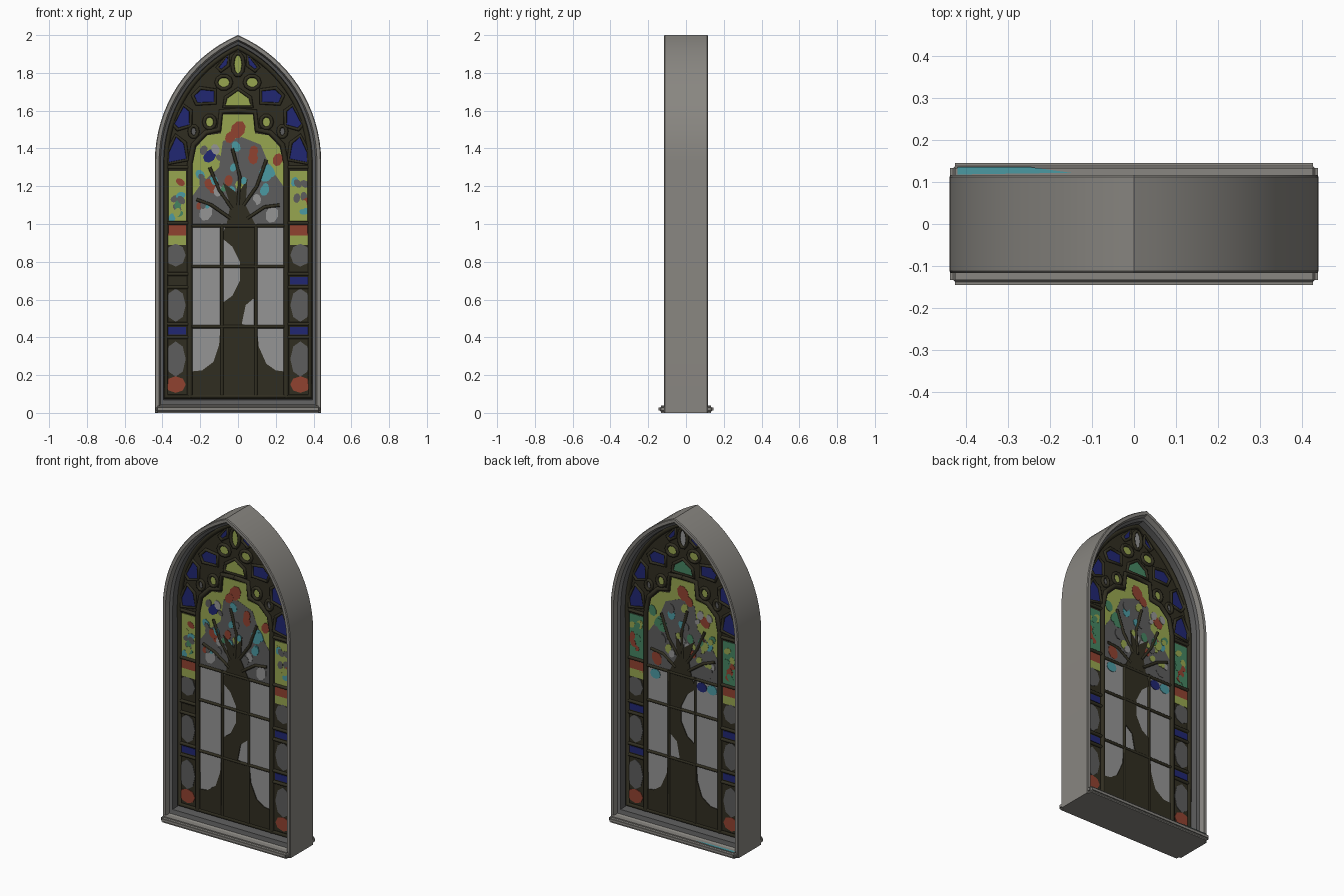
import bpy, bmesh, math, random
from mathutils import Vector

cube = bpy.data.objects.get("Cube")
if cube:
    bpy.data.objects.remove(cube)
rng = random.Random(4)


def material(name, *rgb):
    m = bpy.data.materials.new(name)
    m.use_nodes = True
    m.diffuse_color = (*rgb, 1)
    m.node_tree.nodes["Principled BSDF"].inputs["Base Color"].default_value = (*rgb, 1)
    return m


STONE = material("stone_grey", .25, .24, .22)
LEAD = material("dark_lead", .03, .027, .015)
PALE = material("pale_glass", .3, .3, .3)
GREY = material("grey_glass", .11, .11, .11)
LIME = material("lime_glass", .31, .38, .08)
BLUE = material("blue_glass", .015, .02, .17)
RED = material("red_glass", .28, .055, .03)
TEAL = material("teal_glass", .07, .32, .36)
GREEN = material("green_glass", .06, .23, .12)


def finish(name, bm, *mats):
    bmesh.ops.recalc_face_normals(bm, faces=bm.faces[:])
    mesh = bpy.data.meshes.new(name)
    bm.to_mesh(mesh)
    bm.free()
    ob = bpy.data.objects.new(name, mesh)
    bpy.context.collection.objects.link(ob)
    for m in mats:
        mesh.materials.append(m)
    return ob


def smooth(ob):
    bpy.context.view_layer.objects.active = ob
    bpy.ops.object.select_all(action="DESELECT")
    ob.select_set(True)
    bpy.ops.object.shade_smooth_by_angle(angle=math.radians(35))


HALF, SPRING, RADIUS, STEPS = .44, 1.33, .73, 16


def arch(inset):
    """Pointed arch outline, moved inward by inset."""
    r = RADIUS - inset
    end = math.acos((RADIUS - HALF) / r)
    right = [(HALF - inset, inset * 1.5)]
    for i in range(STEPS + 1):
        a = end * i / STEPS
        right.append((HALF - RADIUS + r * math.cos(a), SPRING + r * math.sin(a)))
    return right + [(-x, z) for x, z in reversed(right[:-1])]


def prism(name, points, y0, y1, mat):
    bm = bmesh.new()
    face = bm.faces.new([bm.verts.new((x, y0, z)) for x, z in points])
    ext = bmesh.ops.extrude_face_region(bm, geom=[face])["geom"]
    for v in ext:
        if isinstance(v, bmesh.types.BMVert):
            v.co.y = y1
    return finish(name, bm, mat)


def oval(cx, cz, rx, rz, turn=0, n=10):
    c, s = math.cos(turn), math.sin(turn)
    ring = [(rx * math.cos(k * math.tau / n), rz * math.sin(k * math.tau / n)) for k in range(n)]
    return [(cx + c * u - s * w, cz + s * u + c * w) for u, w in ring]


def box(x0, x1, z0, z1):
    return [(x0, z0), (x1, z0), (x1, z1), (x0, z1)]


def flip(points):
    return [(-x, z) for x, z in points]


FACE = .025     # half thickness of the lead panel


def pane(name, points, front, back=None, lift=.003):
    """Thin glass plates on the front and back of the panel."""
    for side, mat, tag in ((-1, front, "front"), (1, back or front, "back")):
        prism(f"{name}_{tag}", points, side * (FACE - .001), side * (FACE + lift), mat)


def came(name, paths, radius, closed=False):
    """Round lead strips on both faces."""
    cu = bpy.data.curves.new(name, "CURVE")
    cu.dimensions = "3D"
    cu.bevel_depth, cu.bevel_resolution, cu.use_fill_caps = radius, 2, True
    for path in paths:
        for side in (-1, 1):
            sp = cu.splines.new("POLY")
            sp.points.add(len(path) - 1)
            for p, (x, z) in zip(sp.points, path):
                p.co = (x, side * (FACE + .004), z, 1)
            sp.use_cyclic_u = closed
    cu.materials.append(LEAD)
    bpy.context.collection.objects.link(bpy.data.objects.new(name, cu))


# Stone frame: stepped section swept round the arch
half = [(.05, -.02), (.046, -.08), (.03, -.088), (.022, -.117), (.004, -.117), (0, -.112)]
section = half + [(i, -y) for i, y in reversed(half)]
bm = bmesh.new()
loops = [[bm.verts.new((x, y, z)) for x, z in arch(i)] for i, y in section]
for k, a in enumerate(loops):
    b = loops[(k + 1) % len(loops)]
    for j in range(len(a)):
        n = (j + 1) % len(a)
        f = bm.faces.new((a[j], a[n], b[n], b[j]))
        f.material_index = int(k in (0, 1, len(loops) - 3, len(loops) - 2, len(loops) - 1))
smooth(finish("stone_frame", bm, STONE, GREY))

# Sill with a slot underneath
bm = bmesh.new()
bmesh.ops.create_cube(bm, size=1)
for v in bm.verts:
    v.co = Vector((v.co.x * .876, v.co.y * .29, (v.co.z + .5) * .04))
bmesh.ops.bevel(bm, geom=[e for e in bm.edges], offset=.012, segments=3, affect="EDGES")
bm.normal_update()
under = min(bm.faces, key=lambda f: f.calc_center_median().z)
bmesh.ops.inset_individual(bm, faces=[under], thickness=.02)
for v in under.verts:
    v.co.x, v.co.y = math.copysign(.33, v.co.x), math.copysign(.022, v.co.y)
slot = bmesh.ops.extrude_face_region(bm, geom=[under])["geom"]
for v in slot:
    if isinstance(v, bmesh.types.BMVert):
        v.co.z += .02
if under.is_valid:
    bmesh.ops.delete(bm, geom=[under], context="FACES_ONLY")
smooth(finish("sill", bm, STONE))
bm = bmesh.new()
bm.faces.new([bm.verts.new((x, y, .0405)) for x, y in ((-.42, .118), (-.15, .122), (-.25, .136), (-.42, .136))])
finish("sill_stain", bm, TEAL)

# Lead panel that carries the glass
prism("lead_panel", arch(.047), -FACE, FACE, LEAD)

# Central light: pale lower glass, lime head
pane("lower_light", box(-.24, .24, .1, 1), PALE)
head = [(.24, 1), (.24, 1.32), (.22, 1.41), (.16, 1.47), (.09, 1.48), (.08, 1.58)]
pane("upper_light", head + flip(reversed(head)), LIME)

# Tree: crown glass, trunk and branches
crown = [(-.24, 1), (.24, 1), (.24, 1.2), (.17, 1.3), (.12, 1.42), (.02, 1.46), (-.08, 1.44),
         (-.1, 1.3), (-.19, 1.22), (-.24, 1.15)]
pane("crown_glass", crown, GREY, lift=.004)
trunk = [(-.24, .09), (-.24, .22), (-.19, .225), (-.13, .27), (-.1, .36), (-.085, .58), (-.03, .62),
         (.01, .7), (.01, .8), (-.03, .88), (-.09, .93), (-.06, 1), (-.04, 1.1), (-.08, 1.22),
         (0, 1.16), (.05, 1.24), (.04, 1.1), (.09, 1), (.1, .62), (.04, .57), (.02, .47),
         (.1, .45), (.11, .35), (.15, .26), (.2, .225), (.24, .22), (.24, .09)]
pane("tree_trunk", trunk, LEAD, lift=.008)
came("tree_branches", [
    [(-.03, 1.08), (-.1, 1.18), (-.15, 1.3)], [(0, 1.1), (.01, 1.25), (-.03, 1.4)],
    [(.03, 1.1), (.1, 1.2), (.15, 1.34)], [(-.04, 1.03), (-.14, 1.1), (-.22, 1.13)],
    [(.05, 1.03), (.14, 1.09), (.22, 1.1)]], .009)

# Leaves: large ones placed, small ones scattered
leaves = [(0, 1.5, .05, RED, RED), (-.15, 1.36, .04, BLUE, RED), (.15, 1.27, .05, TEAL, GREEN),
          (.08, 1.35, .035, RED, TEAL), (-.01, 1.41, .03, TEAL, LIME), (-.05, 1.23, .03, RED, GREEN),
          (-.17, 1.06, .045, PALE, GREY), (.18, 1.05, .045, PALE, RED), (-.2, 1.26, .03, TEAL, GREEN),
          (.21, 1.34, .035, RED, GREEN), (-.04, 1.46, .035, RED, RED), (.1, 1.13, .03, PALE, LIME)]
tints = [GREY, LIME, GREY, TEAL, PALE, RED, GREEN, GREY]
for _ in range(26):
    leaves.append((rng.uniform(-.21, .21), rng.uniform(1.08, 1.42), rng.uniform(.018, .032),
                   rng.choice(tints), rng.choice(tints + [GREEN, LIME])))
for k, (x, z, r, front, back) in enumerate(leaves):
    pane("leaf", oval(x, z, r * .75, r, rng.uniform(-.8, .8), 8), front, back, .005 + k * .0001)
for x, mat in ((-.13, BLUE), (-.2, TEAL), (.19, TEAL)):
    prism("back_leaf", oval(x, .95, .035, .03), FACE, FACE + .006, mat)

# Side lights, stacked from the bottom
stack = [(.11, .19, RED, RED), (.2, .37, GREY, GREY), (.415, .455, BLUE, BLUE), (.49, .65, GREY, GREY),
         (.68, .72, BLUE, BLUE), (.78, .89, GREY, GREY), (.89, .94, LIME, LIME),
         (.93, 1, RED, RED), (1.01, 1.28, LIME, GREEN)]
for s in (-1, 1):
    for z0, z1, front, back in stack:
        if front is GREY or z0 < .12:
            shape = oval(s * .33, (z0 + z1) / 2, .053, (z1 - z0) / 2 * 1.1, 0, 8)
        else:
            shape = box(s * .33 - .055, s * .33 + .055, z0, z1)
        pane("side_light", shape, LEAD if (s < 0 and z0 == .68) else front, back)
    for k in range(10):
        pane("side_leaf", oval(s * .33 + rng.uniform(-.035, .035), rng.uniform(1.03, 1.25), .018, .026, k),
             rng.choice([GREY, TEAL, LIME, GREY, GREEN, RED]), rng.choice([GREEN, RED, LIME]), .004 + k * .0001)

# Tracery glass in the arch, each piece ringed with lead
tracery = []
pairs = [([(.265, 1.34), (.37, 1.32), (.375, 1.38), (.33, 1.47), (.28, 1.43)], BLUE),
         ([(.25, 1.52), (.32, 1.5), (.345, 1.53), (.29, 1.63), (.25, 1.6)], BLUE),
         ([(.12, 1.64), (.22, 1.635), (.24, 1.68), (.2, 1.72), (.12, 1.71)], BLUE),
         ([(.05, 1.84), (.09, 1.81), (.11, 1.83), (.05, 1.9)], BLUE),
         (oval(.075, 1.75, .04, .035), LIME), (oval(.235, 1.49, .022, .03), GREY),
         (oval(.15, 1.54, .03, .035), LIME)]
for shape, mat in pairs:
    for points in (shape, flip(shape)):
        pane("tracery_glass", points, mat)
        tracery.append(points)
for points, front, back in ((oval(0, 1.845, .03, .06), LIME, PALE),
                            ([(-.075, 1.62), (.075, 1.62), (.065, 1.67), (0, 1.715), (-.065, 1.67)], LIME, GREEN)):
    pane("centre_tracery", points, front, back)
    tracery.append(points)
came("tracery_lead", tracery, .01, True)

# Lead bars and borders
came("border_lead", [arch(.058)], .014, True)
rise = [(.255, .08), (.255, 1.32), (.235, 1.42), (.17, 1.485), (.1, 1.5), (.09, 1.595), (0, 1.6)]
came("main_arch_lead", [rise, flip(rise)], .014)
came("mullions", [[(x, .08), (x, 1)] for x in (-.085, .095)], .009)
came("cross_bars", [[(-.25, z), (.25, z)] for z in (.457, .775, .99)], .009)
came("side_bars", [[(s * .26, z), (s * .385, z)] for s in (-1, 1)
                   for z in (.4, .47, .665, .735, 1.005, 1.3)], .01)
